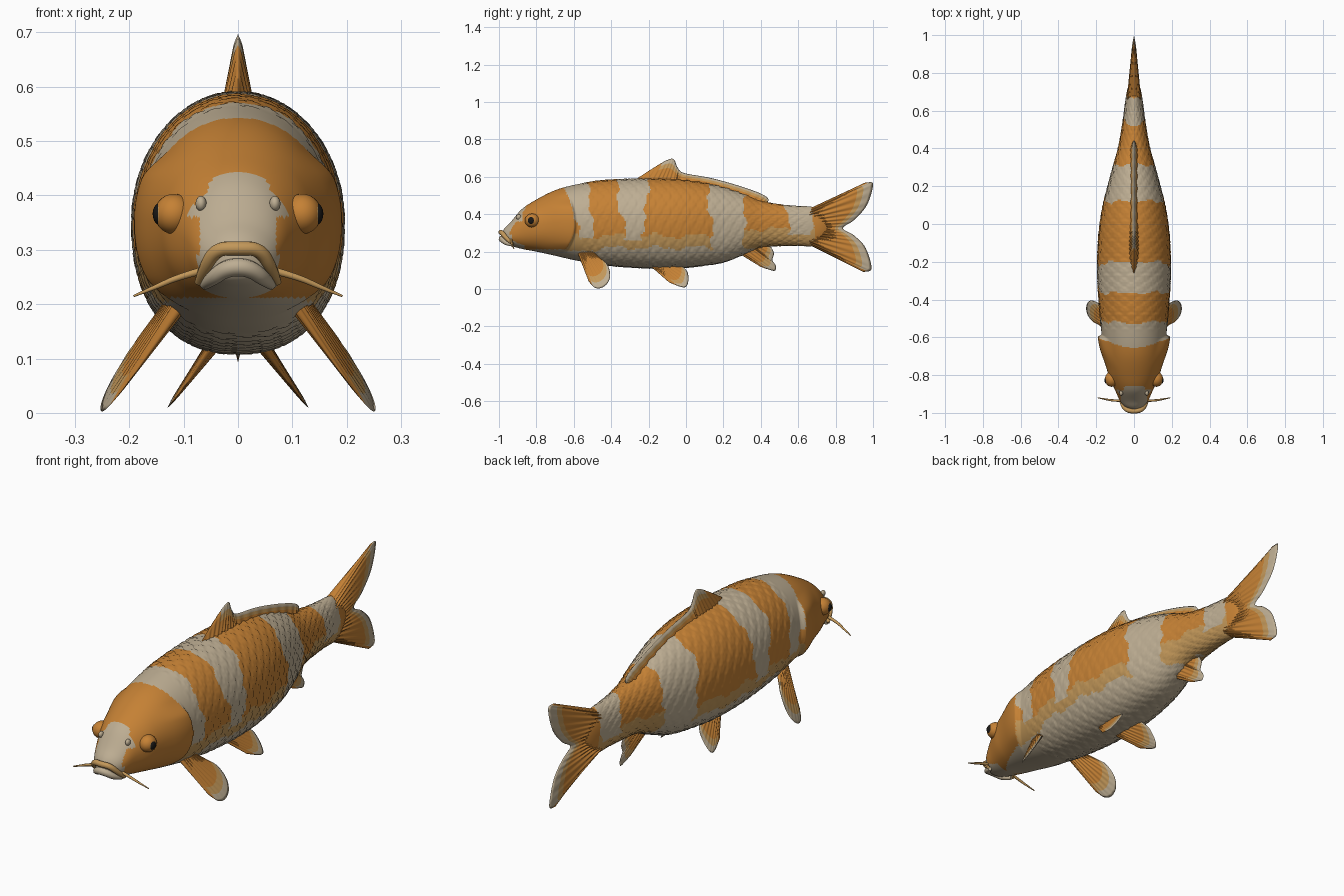
import bpy, bmesh, math

if "Cube" in bpy.data.objects:
    bpy.data.objects.remove(bpy.data.objects["Cube"])

def mat(name, r, g, b):
    m = bpy.data.materials.new(name)
    m.diffuse_color = (r, g, b, 1)
    m.use_nodes = True
    m.node_tree.nodes["Principled BSDF"].inputs["Base Color"].default_value = m.diffuse_color
    return m

ORANGE, CREAM, TAN, BLACK = 0, 1, 2, 3
MATS = [mat("koi_orange", .56, .22, .035), mat("cream_white", .51, .42, .29),
        mat("pale_orange_tan", .54, .31, .10), mat("eye_black", .01, .009, .008)]

def interp(rows, t):
    """Smooth interpolation of rows keyed by their first value."""
    n = len(rows)
    i = 0
    while i < n - 2 and t > rows[i + 1][0]:
        i += 1
    a, b = rows[i], rows[i + 1]
    p, q = rows[max(i - 1, 0)], rows[min(i + 2, n - 1)]
    h = b[0] - a[0]
    s = min(max((t - a[0]) / h, 0), 1)
    out = []
    for k in range(1, len(a)):
        m0 = (b[k] - p[k]) / (b[0] - p[0]) * h
        m1 = (q[k] - a[k]) / (q[0] - a[0]) * h
        out.append((2*s**3 - 3*s*s + 1)*a[k] + (s**3 - 2*s*s + s)*m0
                   + (3*s*s - 2*s**3)*b[k] + (s**3 - s*s)*m1)
    return out

def step(a, b, t):
    t = min(max((t - a) / (b - a), 0), 1)
    return t * t * (3 - 2 * t)

def finish(bm, name):
    bmesh.ops.recalc_face_normals(bm, faces=bm.faces)
    for f in bm.faces:
        f.smooth = True
    me = bpy.data.meshes.new(name)
    bm.to_mesh(me)
    bm.free()
    for m in MATS:
        me.materials.append(m)
    ob = bpy.data.objects.new(name, me)
    bpy.context.collection.objects.link(ob)
    return ob

# Body stations: y, half width, bottom z, top z
BODY = [(-.985, .012, .265, .30), (-.97, .045, .245, .325), (-.94, .072, .232, .355),
        (-.88, .10, .215, .425), (-.80, .135, .20, .478), (-.70, .158, .178, .528),
        (-.60, .17, .155, .556), (-.46, .183, .13, .58), (-.25, .195, .112, .59),
        (-.05, .187, .11, .587), (.10, .165, .125, .568), (.20, .14, .142, .545),
        (.30, .113, .18, .512), (.40, .085, .222, .472), (.50, .066, .23, .452),
        (.60, .052, .232, .443), (.68, .042, .23, .438), (.73, .03, .26, .41),
        (.78, .006, .315, .345)]

def gill_edge(z):
    return -.597 - (1.4 if z > .34 else 2.8) * (z - .34) ** 2

def body_colour(c):
    x, y, z = abs(c.x), c.y, c.z
    wob = .010 * math.sin(31*z + 2*c.x) + .006 * math.sin(83*z + 40*y)
    ripple = .012 * math.sin(29*y) + .007 * math.sin(71*y + 1)
    if y < gill_edge(z):
        chin = z < .212 or (y < -.93 and z < .29)
        nose = y < -.872 + wob and x < (.095 if z > .36 else .07)
        return CREAM if chin or nose else ORANGE
    if z < .17 + ripple * .8 + .05 * step(-.45, -.6, -y - 1.05) and y < .5:
        return CREAM
    if z < .205 and y < -.5:
        return CREAM
    # bands: centre, slope, half width at top, half width low, lowest z
    for cen, slope, wt, wl, low in ((-.60, .25, .07, .035, .27), (-.287, .03, .082, .045, .26),
                                    (.215, .04, .10, .085, 0), (.605, .02, .075, .06, .29)):
        k = step(.28, .52, z)
        if z > low and abs(y - cen - slope * (.56 - z) + wob) < wl + (wt - wl) * k:
            return CREAM
    if y < .69 and z < (.285 if y < .2 else .32) + ripple:
        return TAN
    return ORANGE

def build_body():
    NY, NA = 290, 128
    bm = bmesh.new()
    rings = []
    for i in range(NY + 1):
        y = -.985 + 1.765 * i / NY
        w, zb, zt = interp(BODY, y)
        h, zc = (zt - zb) / 2, (zt + zb) / 2
        ring = []
        for j in range(NA):
            a = 2 * math.pi * j / NA
            ca, sa = math.cos(a), math.sin(a)
            p = 1 if sa > 0 else .87
            x = w * math.copysign(abs(ca) ** p, ca)
            z = zc + h * math.copysign(abs(sa) ** p, sa)
            # overlapping scale relief
            row = j / 4
            across = row - int(row) - .375
            t = (y / .052 + .5 * (int(row) % 2) + 1.6 * across ** 2) % 1
            d = .0045 * (t - .5) * step(-.58, -.52, y) * (1 - step(.60, .68, y))
            x += d * ca
            z += d * sa
            # flared gill cover
            e = gill_edge(z)
            side = step(.17, .25, z) * (1 - step(.43, .49, z))
            g = step(-.78, -.61, y) * (1 - step(e, e + .012, y)) * side
            x += math.copysign(.021 * g, ca) * min(1, abs(ca) * 2)
            ring.append(bm.verts.new((x, y, z)))
        rings.append(ring)
    for r, s in zip(rings, rings[1:]):
        for j in range(NA):
            k = (j + 1) % NA
            bm.faces.new((r[j], r[k], s[k], s[j]))
    bm.faces.new(rings[0])
    bm.faces.new(rings[-1])
    for f in bm.faces:
        f.material_index = body_colour(f.calc_center_median())
    finish(bm, "body")

def fin(name, rays, xpos, thick, colour, ripples, NU=72, NV=20):
    """Tapered ribbed fin: rays are (base y, base z, tip y, tip z)."""
    rows = [(i,) + r for i, r in enumerate(rays)]
    bm = bmesh.new()
    for s in (-1, 1):
        grid = []
        for i in range(NU + 1):
            u = i / NU
            yb, zb, yt, zt = interp(rows, u * (len(rays) - 1))
            col = []
            for j in range(NV + 1):
                v = j / NV
                y, z = yb + (yt - yb) * v, zb + (zt - zb) * v
                edge = min(1, 6 * u, 6 * (1 - u)) ** .5
                d = thick * edge * ((1 - v) * .85 + .15 * min(1, (1 - v) * 8))
                d *= 1 + .13 * math.sin(u * ripples * 2 * math.pi)
                col.append(bm.verts.new((xpos(y, z) + s * d, y, z)))
            grid.append(col)
        for i in range(NU):
            for j in range(NV):
                f = bm.faces.new((grid[i][j], grid[i+1][j], grid[i+1][j+1], grid[i][j+1]))
                f.material_index = colour((i + .5) / NU, (j + .5) / NV)
    bmesh.ops.remove_doubles(bm, verts=bm.verts, dist=.00005)
    return finish(bm, name)

def margin(u0, u1, tan, cream):
    def rule(u, v):
        if not u0 < u < u1:
            return ORANGE
        return CREAM if v > cream else TAN if v > tan else ORANGE
    return rule

def tube(name, pts, depth, m):
    cu = bpy.data.curves.new(name, 'CURVE')
    cu.dimensions = '3D'
    cu.bevel_depth = depth
    cu.bevel_resolution = 3
    cu.use_fill_caps = True
    sp = cu.splines.new('NURBS')
    sp.points.add(len(pts) - 1)
    for p, (x, y, z, r) in zip(sp.points, pts):
        p.co = (x, y, z, 1)
        p.radius = r
    sp.use_endpoint_u = True
    sp.order_u = 3
    cu.materials.append(MATS[m])
    bpy.context.collection.objects.link(bpy.data.objects.new(name, cu))

def blob(name, loc, size, m):
    bm = bmesh.new()
    bmesh.ops.create_uvsphere(bm, u_segments=24, v_segments=14, radius=1)
    for v in bm.verts:
        v.co = [l + c * s for l, c, s in zip(loc, v.co, size)]
    for f in bm.faces:
        f.material_index = m
    finish(bm, name)

build_body()

# Fins on the centre line
centre = lambda y, z: 0
fin("tail_fin", [(.66, .43, .96, .57), (.66, .41, 1.0, .56), (.66, .38, .968, .45),
                 (.66, .35, .90, .37), (.66, .325, .84, .325), (.66, .30, .90, .285),
                 (.66, .28, .96, .22), (.66, .25, .992, .11), (.66, .235, .95, .09)],
    centre, .034, margin(.05, .95, .74, .86), 18, NU=120)
fin("dorsal_fin", [(-.27, .57, -.26, .592), (-.22, .57, -.17, .65), (-.16, .57, -.10, .69),
                   (-.11, .57, -.065, .693), (-.06, .57, -.045, .65), (-.03, .57, -.01, .62),
                   (.10, .54, .13, .594), (.25, .50, .28, .553), (.36, .46, .40, .51),
                   (.40, .445, .44, .482), (.42, .44, .435, .46)],
    centre, .026, margin(.16, .97, .6, .8), 22, NU=120)
fin("anal_fin", [(.25, .21, .40, .118), (.28, .21, .44, .105), (.31, .22, .475, .098),
                 (.34, .23, .48, .125), (.36, .23, .462, .155), (.38, .235, .47, .19),
                 (.40, .24, .455, .225)], centre, .016, margin(.15, 1, .62, .82), 9)

# Paired fins, eyes and barbels
for s, side in ((-1, "left"), (1, "right")):
    fin("pectoral_fin_" + side,
        [(-.59, .22, -.52, .04), (-.575, .22, -.49, .008), (-.56, .22, -.455, .005),
         (-.545, .22, -.42, .03), (-.53, .215, -.405, .075), (-.515, .21, -.42, .13),
         (-.50, .205, -.46, .165)],
        lambda y, z: s * (.098 + (.2 - z) * .6 + (y + .59) * .28), .017,
        margin(.12, 1, .68, .83), 10)
    fin("pelvic_fin_" + side,
        [(-.21, .14, -.09, .035), (-.19, .14, -.03, .012), (-.16, .14, 0, .012),
         (-.13, .14, .012, .04), (-.10, .14, .01, .085), (-.07, .14, -.01, .115)],
        lambda y, z: s * (.05 + (.12 - z) * .68 + (y + .1) * .05), .015,
        margin(.15, 1, .68, .84), 9)
    blob("eye_socket_" + side, (s * .118, -.822, .366), (.036, .04, .037), ORANGE)
    blob("eye_ring_" + side, (s * .132, -.826, .366), (.022, .027, .027), TAN)
    blob("pupil_" + side, (s * .144, -.827, .366), (.013, .019, .02), BLACK)
    blob("nostril_flap_" + side, (s * .068, -.895, .385), (.010, .014, .014), CREAM)
    tube("barbel_" + side, [(s * .065, -.935, .262, 1.2), (s * .11, -.935, .25, 1),
                            (s * .15, -.928, .232, .8), (s * .192, -.92, .215, .35)], .006, TAN)

# Lips
tube("upper_lip", [(-.073, -.925, .24, .6), (-.062, -.955, .265, 1), (-.04, -.985, .302, 1.1),
                   (0, -.992, .303, 1.1), (.04, -.985, .302, 1.1), (.062, -.955, .265, 1),
                   (.073, -.925, .24, .6)], .012, TAN)
tube("lower_lip", [(-.062, -.925, .235, .6), (-.05, -.96, .245, 1), (-.02, -.985, .268, 1.2),
                   (.02, -.985, .268, 1.2), (.05, -.96, .245, 1), (.062, -.925, .235, .6)],
     .014, CREAM)
